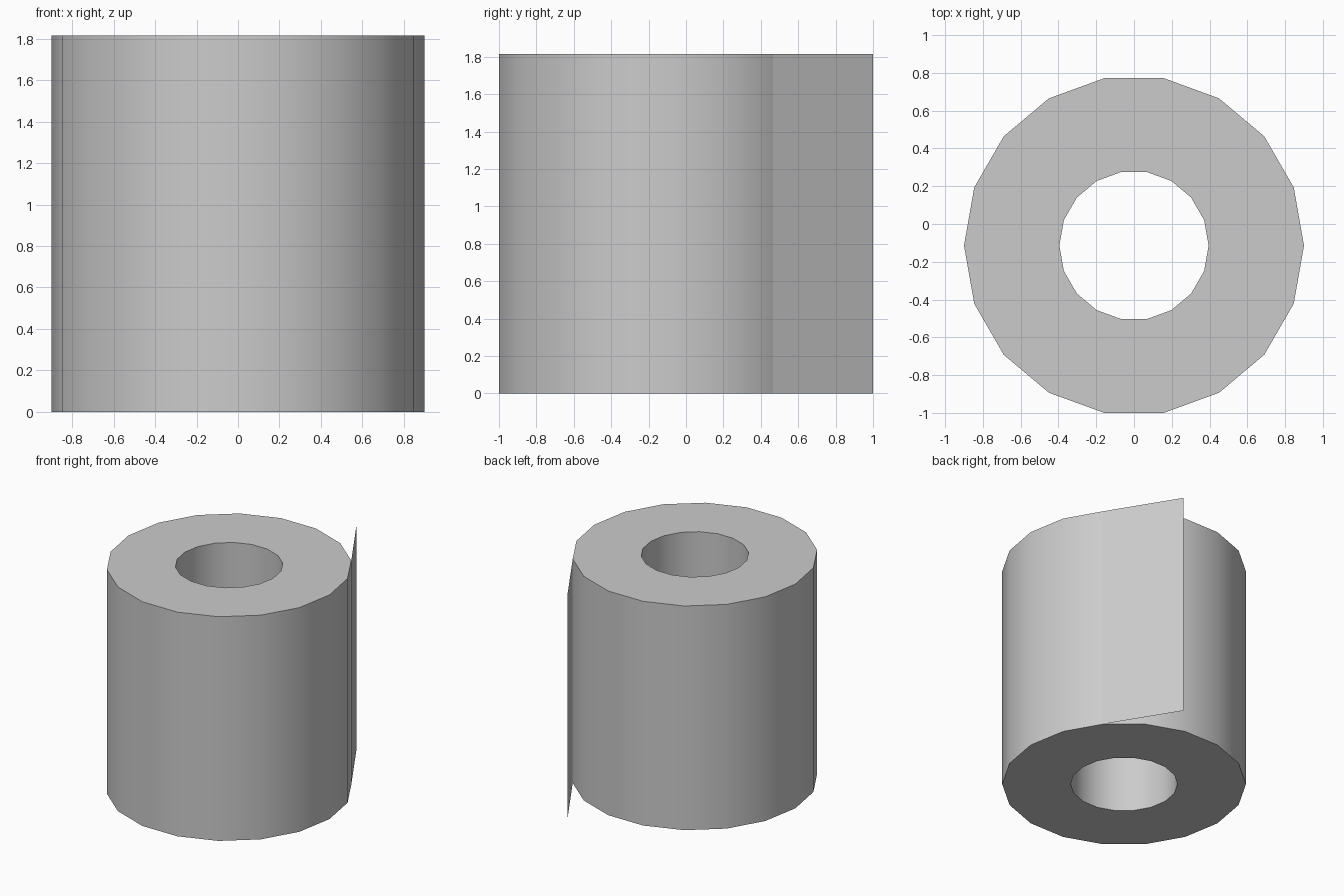
import bpy, bmesh, math

if "Cube" in bpy.data.objects:
    bpy.data.objects.remove(bpy.data.objects["Cube"])

SIDES, HEIGHT = 18, 1.815
R_OUT, R_IN, CY = 0.90, 0.395, -0.114


def finish(bm, name):
    mesh = bpy.data.meshes.new(name)
    bm.to_mesh(mesh)
    bm.free()
    obj = bpy.data.objects.new(name, mesh)
    bpy.context.collection.objects.link(obj)
    return obj


def point(radius, i):
    a = 2 * math.pi * i / SIDES
    return radius * math.cos(a), CY + radius * math.sin(a)


# Paper roll: hollow tube, smooth walls and flat ends
bm = bmesh.new()
rings = []
for radius, z in ((R_OUT, 0), (R_OUT, HEIGHT), (R_IN, HEIGHT), (R_IN, 0)):
    rings.append([bm.verts.new((*point(radius, i), z)) for i in range(SIDES)])
for k in range(4):
    a, b = rings[k], rings[(k + 1) % 4]
    for i in range(SIDES):
        j = (i + 1) % SIDES
        bm.faces.new((a[i], a[j], b[j], b[i]))
bmesh.ops.recalc_face_normals(bm, faces=bm.faces)
roll = finish(bm, "paper_roll")

# Loose sheet: thin flap leaving the roll at its third corner
bm = bmesh.new()
x0, y0 = point(R_OUT, 2)
x1, y1 = 0.362, 1.0
bm.faces.new([bm.verts.new(p) for p in (
    (x0, y0, 0), (x1, y1, 0), (x1, y1, HEIGHT), (x0, y0, HEIGHT))])
finish(bm, "loose_sheet")

# Smooth walls, sharp rims
bpy.context.view_layer.objects.active = roll
roll.select_set(True)
bpy.ops.object.shade_smooth_by_angle(angle=math.radians(35))
